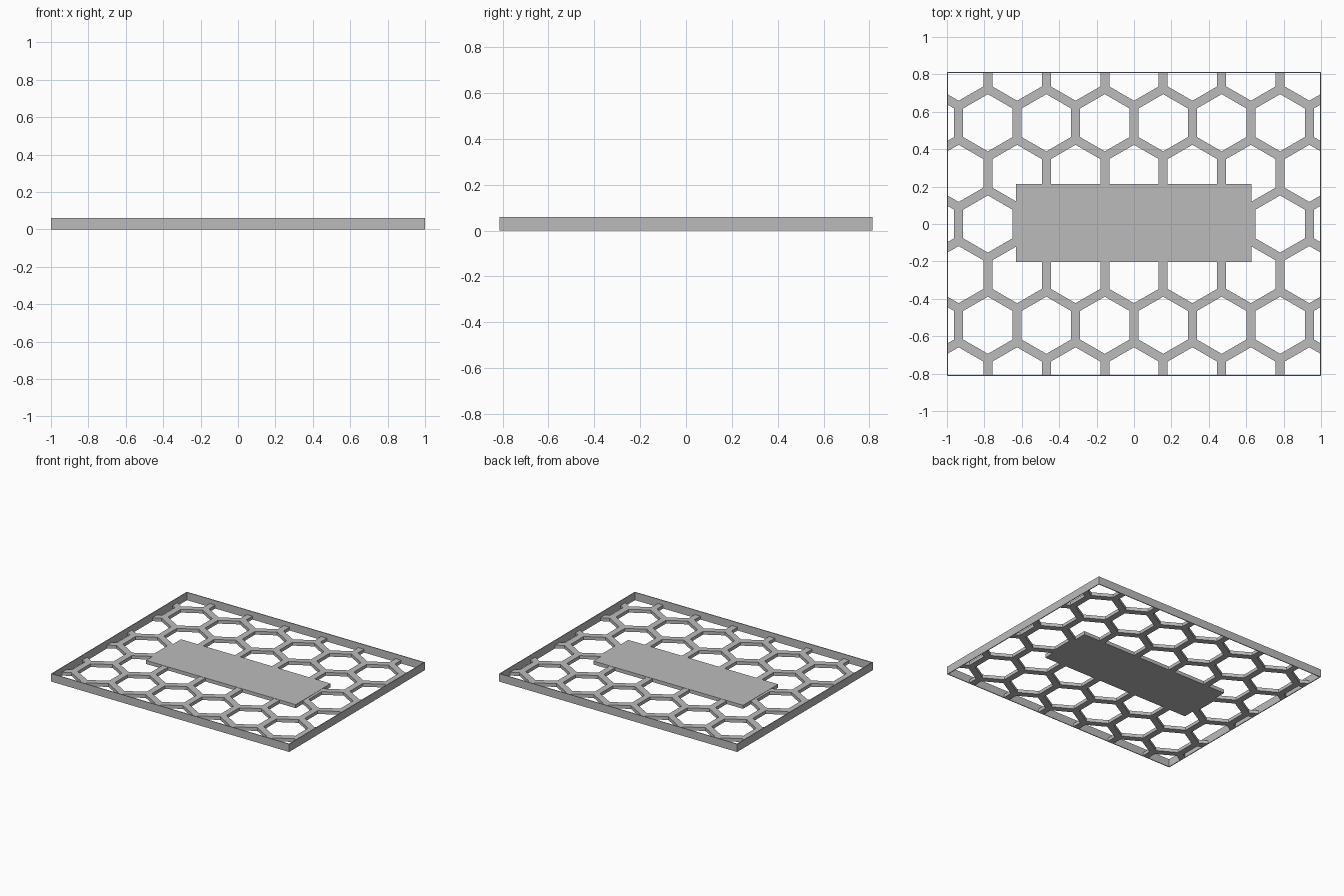
import bpy, bmesh, math
from mathutils import Vector

if "Cube" in bpy.data.objects:
    bpy.data.objects.remove(bpy.data.objects["Cube"])

HX, HY = 1.0, 0.814            # half size of the tray
WALL, WALL_H = 0.006, 0.06     # rim thickness and height
PITCH, BAR = 0.3125, 0.048     # honeycomb spacing and bar width
GRID_H, PLATE_H = 0.025, 0.027
PX0, PX1, PY0, PY1 = -0.63, 0.628, -0.204, 0.215   # centre plate

grey = bpy.data.materials.new("grey plastic")
grey.diffuse_color = (0.5, 0.5, 0.5, 1)
grey.use_nodes = True
grey.node_tree.nodes["Principled BSDF"].inputs["Base Color"].default_value = grey.diffuse_color


def finish(bm, name, height):
    """Extrude a flat sheet upwards into a solid and make it an object."""
    res = bmesh.ops.extrude_face_region(bm, geom=bm.faces[:], use_keep_orig=True)
    top = [g for g in res["geom"] if isinstance(g, bmesh.types.BMVert)]
    bmesh.ops.translate(bm, verts=top, vec=(0, 0, height))
    bmesh.ops.recalc_face_normals(bm, faces=bm.faces[:])
    me = bpy.data.meshes.new(name)
    bm.to_mesh(me)
    bm.free()
    me.materials.append(grey)
    bpy.context.collection.objects.link(bpy.data.objects.new(name, me))


def rect(bm, x0, x1, y0, y1):
    return [bm.verts.new((x, y, 0)) for x, y in ((x0, y0), (x1, y0), (x1, y1), (x0, y1))]


def ring(bm, outer, inner):
    n = len(outer)
    for i in range(n):
        j = (i + 1) % n
        bm.faces.new((outer[i], outer[j], inner[j], inner[i]))


def cut(bm, co, no, clear):
    bmesh.ops.bisect_plane(bm, geom=bm.verts[:] + bm.edges[:] + bm.faces[:], dist=1e-5,
                           plane_co=co, plane_no=no, clear_outer=clear)


# Honeycomb: hexagonal rings, trimmed to the rim
bm = bmesh.new()
for row in range(-4, 5):
    y = row * PITCH * math.sqrt(3) / 2
    shift = 0.5 if row % 2 == 0 else 0.0
    for col in range(-5, 5):
        x = (col + shift) * PITCH
        loops = []
        for width in (PITCH, PITCH - BAR):
            r = width / math.sqrt(3)
            loops.append([bm.verts.new((x + r * math.sin(k * math.pi / 3),
                                        y + r * math.cos(k * math.pi / 3), 0)) for k in range(6)])
        ring(bm, *loops)
bmesh.ops.remove_doubles(bm, verts=bm.verts[:], dist=1e-4)
ix, iy = HX - WALL, HY - WALL
for s in (-1, 1):
    cut(bm, (s * ix, 0, 0), (s, 0, 0), True)
    cut(bm, (0, s * iy, 0), (0, s, 0), True)

# Opening in the honeycomb for the plate
for x in (PX0, PX1):
    cut(bm, (x, 0, 0), (1, 0, 0), False)
for y in (PY0, PY1):
    cut(bm, (0, y, 0), (0, 1, 0), False)
inside = []
for f in bm.faces:
    c = f.calc_center_median()
    if PX0 < c.x < PX1 and PY0 < c.y < PY1:
        inside.append(f)
bmesh.ops.delete(bm, geom=inside, context='FACES')
finish(bm, "honeycomb_floor", GRID_H)

# Centre plate
bm = bmesh.new()
bm.faces.new(rect(bm, PX0, PX1, PY0, PY1))
finish(bm, "centre_plate", PLATE_H)

# Thin rim around the tray
bm = bmesh.new()
ring(bm, rect(bm, -HX, HX, -HY, HY), rect(bm, -ix, ix, -iy, iy))
finish(bm, "rim", WALL_H)
